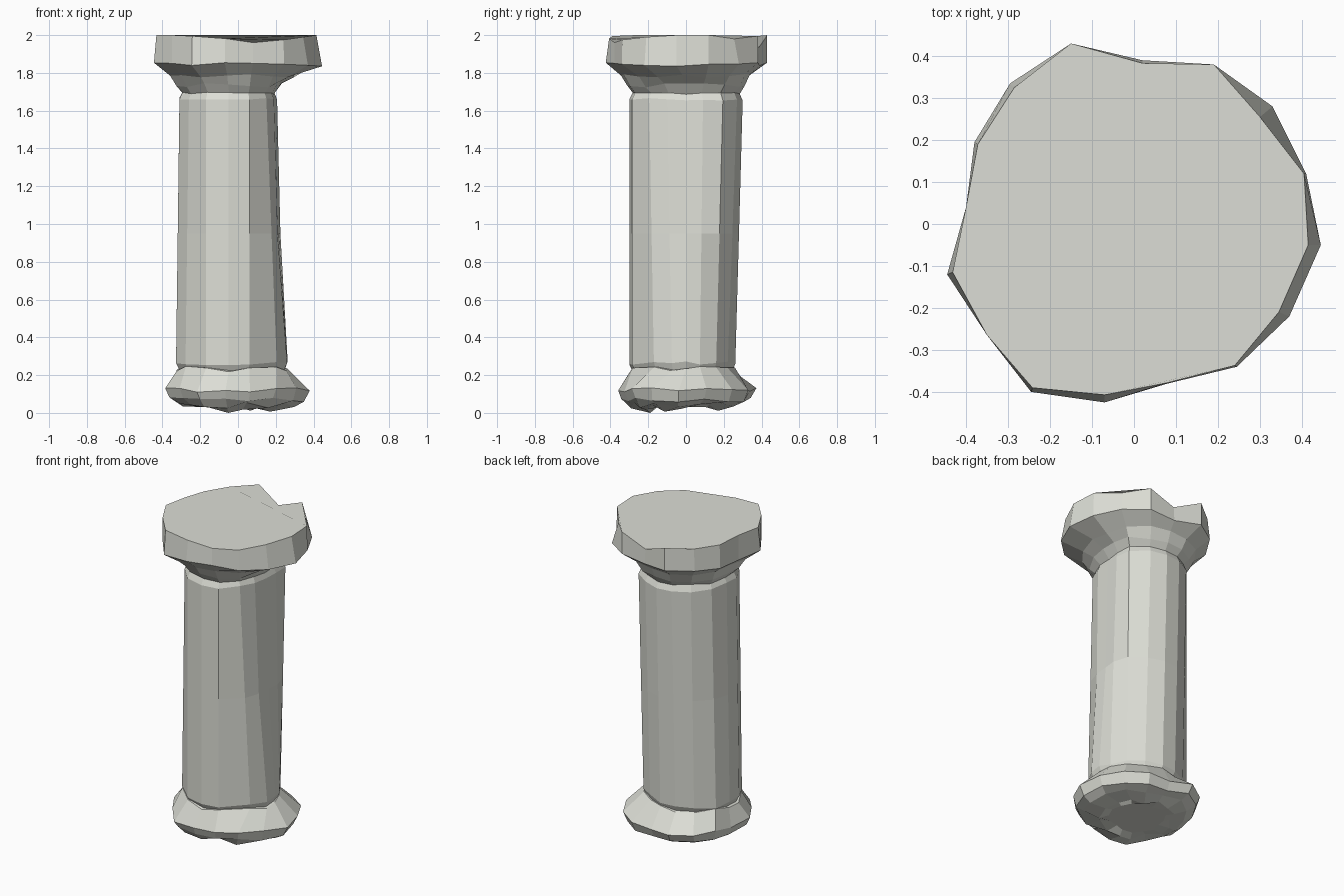
import bpy, bmesh, math, random

if "Cube" in bpy.data.objects:
    bpy.data.objects.remove(bpy.data.objects["Cube"])

random.seed(4)

# Plan outlines, 16 points each, counter-clockwise from +x
RIM = [(.445, -.05), (.41, .12), (.33, .28), (.19, .38), (.02, .39), (-.15, .43),
       (-.295, .335), (-.38, .195), (-.40, .04), (-.445, -.12), (-.35, -.265),
       (-.245, -.40), (-.07, -.425), (.08, -.38), (.245, -.34), (.37, -.22)]
TOP = [(.415, -.05), (.405, .12), (.30, .255), (.19, .38), (.02, .383), (-.15, .43),
       (-.285, .325), (-.372, .19), (-.40, .04), (-.432, -.115), (-.35, -.265),
       (-.242, -.39), (-.07, -.407), (.08, -.378), (.24, -.337), (.345, -.21)]
SHAFT = [(.20, 0), (.207, .09), (.20, .195), (.10, .27), (0, .30), (-.1, .29),
         (-.2, .235), (-.28, .14), (-.31, .03), (-.31, -.07), (-.26, -.17),
         (-.17, -.27), (-.05, -.30), (.06, -.285), (.15, -.195), (.19, -.10)]


def ring(outline, z, s=1.0, dx=0.0, dy=0.0, jz=0.0, jr=0.0):
    """Scaled outline at height z, roughened by jz (height) and jr (radius)."""
    pts = []
    for x, y in outline:
        k = s * (1 + random.uniform(-jr, jr))
        pts.append((x * k + dx, y * k + dy, max(0, z + random.uniform(-jz, jz))))
    return pts


def mix(a, b, t):
    return [(p[0] * (1 - t) + q[0] * t, p[1] * (1 - t) + q[1] * t) for p, q in zip(a, b)]


def loft(name, rings):
    bm = bmesh.new()
    loops = [[bm.verts.new(p) for p in r] for r in rings]
    n = len(loops[0])
    for lo, hi in zip(loops, loops[1:]):
        for i in range(n):
            j = (i + 1) % n
            bm.faces.new((lo[i], lo[j], hi[j], hi[i]))
    bm.faces.new(loops[0][::-1])
    bm.faces.new(loops[-1])
    bmesh.ops.recalc_face_normals(bm, faces=bm.faces)
    me = bpy.data.meshes.new(name)
    bm.to_mesh(me)
    bm.free()
    me.materials.append(stone)
    ob = bpy.data.objects.new(name, me)
    bpy.context.collection.objects.link(ob)
    return ob


stone = bpy.data.materials.new("stone")
stone.diffuse_color = (.72, .73, .67, 1)
stone.use_nodes = True
stone.node_tree.nodes["Principled BSDF"].inputs["Base Color"].default_value = stone.diffuse_color

# Shaft: foot pushed out to the front right, drawn in at the back
FOOT = []
for i, (x, y) in enumerate(SHAFT):
    x += {0: .063, 1: .035, 2: -.01, 14: .055, 15: .07}.get(i, -.018 if x < -.25 else 0)
    y = y * .82 if 0 < i < 4 else y * .87 if y > 0 else y
    if i > 13:
        y += .025
    FOOT.append((x, y))
MIDDLE = [(x - (.016 if i in (0, 15) else 0), y)
          for i, (x, y) in enumerate(mix(FOOT, SHAFT, .5))]
loft("column_shaft", [
    ring(FOOT, .20, .9),
    ring(FOOT, .262, jz=.014),
    ring(MIDDLE, .95),
    ring(SHAFT, 1.66, jz=.008),
    ring(SHAFT, 1.71, .92, dx=-.003),
])

# Capital: worn bell curving out into a thick round slab
top = ring(TOP, 2.0)
for i, drop in {2: .02, 3: .005, 4: .07, 6: .01, 7: .012, 11: .005,
                12: .018, 13: .04, 14: .025, 15: .01}.items():
    x, y, z = top[i]
    top[i] = (x, y, z - drop)
loft("column_capital", [
    ring(SHAFT, 1.65, .86),
    ring(SHAFT, 1.69, .94, jz=.008),
    ring(mix(SHAFT, RIM, .12), 1.735, jz=.012),
    ring(mix(SHAFT, RIM, .38), 1.783, jz=.012, jr=.03),
    ring(RIM, 1.845, jz=.01),
    top,
])

# Base: flared foot with a chipped, hollowed underside
base = [
    ring(RIM, .03, .38, dx=-.02),
    ring(RIM, .025, .50, dx=-.02, jz=.02, jr=.14),
    ring(RIM, .04, .68, dx=-.01, dy=-.01, jz=.018, jr=.04),
    ring(RIM, .07, .80, dx=-.008, jz=.012, jr=.015),
    ring(RIM, .12, .86, dx=-.006, dy=.005, jz=.013, jr=.015),
    ring(FOOT, .232, .99, jz=.016),
    ring(FOOT, .24, .85),
]
x, y, z = base[1][12]
base[1][12] = (x, y, 0)
loft("column_base", base)
